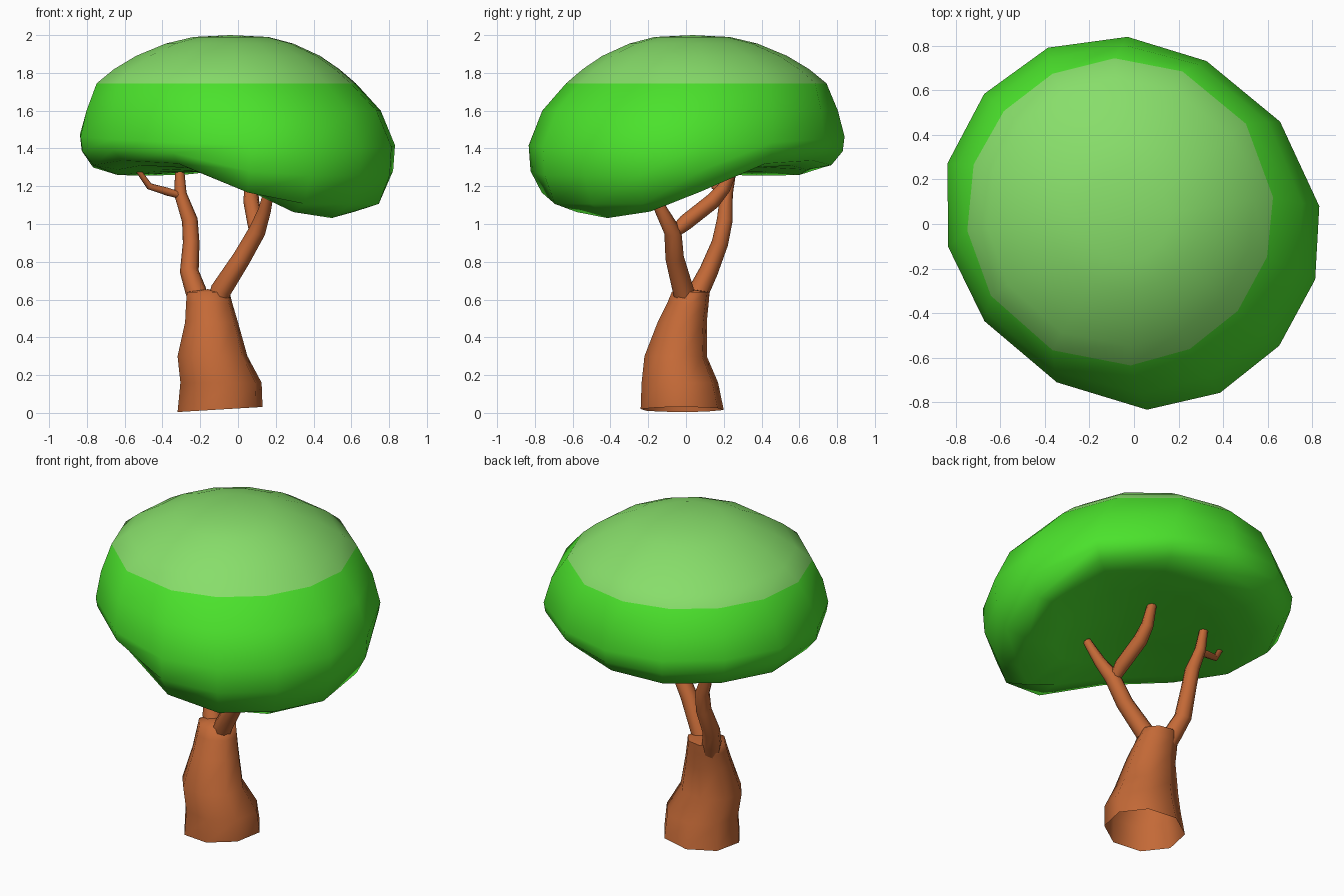
import bpy, bmesh, math
from mathutils import Vector

if "Cube" in bpy.data.objects:
    bpy.data.objects.remove(bpy.data.objects["Cube"])


def material(name, rgb):
    m = bpy.data.materials.new(name)
    m.diffuse_color = (*rgb, 1)
    m.use_nodes = True
    m.node_tree.nodes["Principled BSDF"].inputs["Base Color"].default_value = m.diffuse_color
    return m


leaf = material("leaf_green", (0.07, 0.76, 0.025))
pale = material("pale_top_green", (0.245, 0.73, 0.145))
bark = material("bark_brown", (0.55, 0.142, 0.038))


def loft(name, rings, mats, start=None, end=None, angle=80):
    """Skin a list of point rings; each end is 'open', a flat cap (None) or a pole point."""
    bm = bmesh.new()
    loops = [[bm.verts.new(p) for p in ring] for ring in rings]
    n = len(loops[0])
    for a, b in zip(loops, loops[1:]):
        for i in range(n):
            j = (i + 1) % n
            bm.faces.new((a[i], a[j], b[j], b[i]))
    for loop, pole in ((loops[0], start), (loops[-1], end)):
        if pole is None:
            bm.faces.new(loop)
        elif pole != 'open':
            v = bm.verts.new(pole)
            for i in range(n):
                bm.faces.new((loop[i], loop[(i + 1) % n], v))
    bmesh.ops.recalc_face_normals(bm, faces=bm.faces)
    me = bpy.data.meshes.new(name)
    bm.to_mesh(me)
    bm.free()
    ob = bpy.data.objects.new(name, me)
    bpy.context.collection.objects.link(ob)
    for m in mats:
        me.materials.append(m)
    bpy.ops.object.select_all(action='DESELECT')
    ob.select_set(True)
    bpy.context.view_layer.objects.active = ob
    bpy.ops.object.shade_smooth_by_angle(angle=math.radians(angle))
    return ob


def tube(name, path, n=8):
    """Round tapering branch along (x, y, z, radius) points."""
    pts = [Vector(p[:3]) for p in path]
    rings = []
    side = Vector((1, 0, 0))
    for i, p in enumerate(pts):
        t = (pts[min(i + 1, len(pts) - 1)] - pts[max(i - 1, 0)]).normalized()
        side = (side - t * side.dot(t)).normalized()
        up = t.cross(side)
        rings.append([p + path[i][3] * (side * math.cos(k * math.tau / n) + up * math.sin(k * math.tau / n))
                      for k in range(n)])
    return loft(name, rings, [bark])


# Canopy: 14-sided dome leaning away from the drooping front right lobe
LEAN = math.radians(-40.5)
D = Vector((math.cos(LEAN), math.sin(LEAN), 0))
ANGLES = [92, 66, 35, 5.5, -17, -40, -63, -86, -116, -147, -173, -198, -221, -244]
RADII = [.84, .80, .80, .835, .85, .85, .85, .835, .79, .80, .84, .88, .89, .88]
UNDER = [(-0.9, 1.26), (-0.65, 1.255), (-0.35, 1.30), (0, 1.32), (0.26, 1.28),
         (0.45, 1.18), (0.54, 1.10), (0.65, 1.03), (0.95, 1.03)]


def under(u):
    """Height of the underside along the lean direction."""
    for (a, za), (b, zb) in zip(UNDER, UNDER[1:]):
        if u <= b:
            return za + (zb - za) * (u - a) / (b - a)
    return UNDER[-1][1]


def canopy_ring(r, shift, outline, height):
    """outline 0 gives an even ring, 1 the full uneven outline."""
    ring = []
    for a, rad in zip(ANGLES, RADII):
        t = math.radians(a)
        p = D * shift + Vector((math.cos(t), math.sin(t), 0)) * r * (rad / 0.84) ** outline
        p.z = height(p.dot(D))
        ring.append(p)
    return ring


rings = []
for z, r, shift, outline in [(1.99, 0.20, -0.05, 0), (1.955, 0.34, -0.06, 0), (1.89, 0.49, -0.07, 0),
                             (1.82, 0.60, -0.08, 0), (1.745, 0.69, -0.083, 0), (1.60, 0.785, -0.03, 0.6)]:
    rings.append(canopy_ring(r, shift, outline, lambda u: z))
for f, r, sag in [(0, 0.84, 0), (0.4, 0.83, 0), (0.8, 0.77, 0), (1, 0.64, 0), (1, 0.44, 0.012), (1, 0.22, 0.03)]:
    def drop(u):
        rim = 1.44 - 0.04 * u
        return rim + (under(u) - rim) * f - sag
    rings.append(canopy_ring(r, 0, 1, drop))
canopy = loft("canopy", rings, [leaf, pale], (-0.04, 0.035, 2.0), (0, 0, 1.285))
for face in canopy.data.polygons:
    face.material_index = 1 if face.center.z > 1.75 else 0

# Trunk: (z, x min, x max, y min, y max) sections, foot slightly tilted and open
rings = []
for z, x0, x1, y0, y1 in [(0.018, -0.32, 0.13, -0.24, 0.20), (0.16, -0.305, 0.125, -0.235, 0.17),
                          (0.30, -0.32, 0.05, -0.22, 0.11), (0.48, -0.28, -0.0, -0.15, 0.11),
                          (0.58, -0.275, -0.03, -0.10, 0.12), (0.64, -0.27, -0.045, -0.075, 0.125)]:
    tilt = 0.06 if z < 0.1 else 0
    ring = []
    for k in range(8):
        t = k * math.tau / 8 + 0.2
        x = (x0 + x1) / 2 + (x1 - x0) / 2 * math.cos(t) * 1.02
        y = (y0 + y1) / 2 + (y1 - y0) / 2 * math.sin(t) * 1.02
        ring.append((x, y, z + tilt * (x + 0.095)))
    rings.append(ring)
loft("trunk", rings, [bark], 'open', (-0.16, 0.025, 0.655), angle=70)

# Branches, rooted inside the trunk
tube("left_branch", [(-0.18, 0.03, 0.52, 0.05), (-0.225, 0.07, 0.65, 0.056), (-0.258, 0.12, 0.75, 0.05),
                     (-0.248, 0.18, 0.90, 0.044), (-0.255, 0.205, 1.02, 0.042),
                     (-0.305, 0.215, 1.16, 0.033), (-0.31, 0.25, 1.32, 0.022)])
tube("left_twig", [(-0.30, 0.21, 1.15, 0.018), (-0.37, 0.19, 1.17, 0.021),
                   (-0.47, 0.15, 1.20, 0.018), (-0.54, 0.12, 1.30, 0.014)])
tube("right_branch", [(-0.13, 0.01, 0.52, 0.05), (-0.09, -0.015, 0.65, 0.056), (0.02, -0.06, 0.82, 0.049),
                      (0.10, -0.07, 0.96, 0.046), (0.14, -0.13, 1.07, 0.034), (0.175, -0.20, 1.22, 0.024)])
tube("back_branch", [(0.09, -0.08, 0.94, 0.028), (0.09, 0.0, 1.01, 0.042), (0.07, 0.14, 1.12, 0.042),
                     (0.07, 0.20, 1.19, 0.036), (0.08, 0.265, 1.33, 0.024)])
